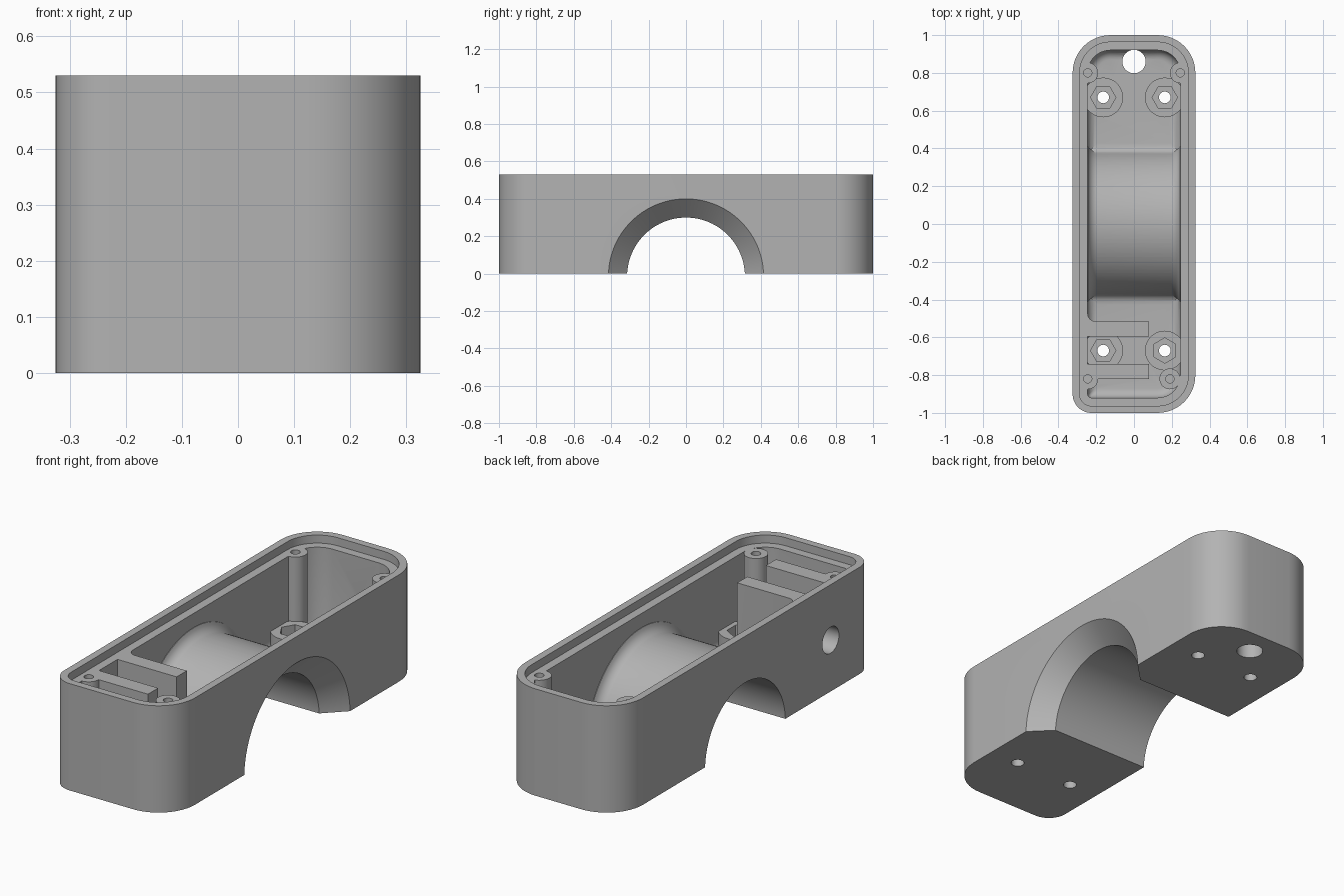
import bpy
import bmesh
from math import sin, cos, pi, sqrt, atan2

if "Cube" in bpy.data.objects:
    bpy.data.objects.remove(bpy.data.objects["Cube"], do_unlink=True)

HX, HY, HZ = 0.325, 1.0, 0.53      # outer half sizes and height
LEDGE, FLOOR, WALL = 0.49, 0.08, 0.08
AXIS_Z = -0.015                    # height of the saddle axis
SADDLE_R = 0.395


def loft(name, rings):
    """Closed solid through equal-length rings of points."""
    bm = bmesh.new()
    loops = [[bm.verts.new(p) for p in ring] for ring in rings]
    n = len(loops[0])
    for a, b in zip(loops, loops[1:]):
        for i in range(n):
            bm.faces.new((a[i], a[(i + 1) % n], b[(i + 1) % n], b[i]))
    bm.faces.new(loops[0])
    bm.faces.new(loops[-1])
    bmesh.ops.recalc_face_normals(bm, faces=bm.faces)
    mesh = bpy.data.meshes.new(name)
    bm.to_mesh(mesh)
    bm.free()
    ob = bpy.data.objects.new(name, mesh)
    bpy.context.collection.objects.link(ob)
    return ob


def arc(cx, cy, r, a0, a1, n):
    return [(cx + r * cos(a0 + (a1 - a0) * i / n), cy + r * sin(a0 + (a1 - a0) * i / n))
            for i in range(n + 1)]


def rounded(inset):
    """Rounded rectangle outline, with one tighter corner."""
    pts = []
    corners = ((1, 1, 0.2), (-1, 1, 0.2), (-1, -1, 0.1), (1, -1, 0.2))
    for k, (sx, sy, rad) in enumerate(corners):
        r = max(rad - inset, 0.012)
        pts += arc(sx * (HX - inset - r), sy * (HY - inset - r), r,
                   k * pi / 2, (k + 1) * pi / 2, 12)
    return pts


def tray(name, levels):
    return loft(name, [[(x, y, z) for x, y in rounded(inset)] for z, inset in levels])


def prism(name, pts, z0, z1):
    return loft(name, [[(x, y, z) for x, y in pts] for z in (z0, z1)])


def post(name, x, y, r, z0, z1, n=32, turn=0.0):
    return prism(name, arc(x, y, r, turn, turn + 2 * pi, n)[:-1], z0, z1)


def revolve(name, profile, y=0.0, z=AXIS_Z, n=96):
    """Solid of revolution about a line along x."""
    return loft(name, [[(x, u, v) for u, v in arc(y, z, r, 0, 2 * pi, n)[:-1]]
                       for x, r in profile])


def cut(target, tool):
    mod = target.modifiers.new("cut", "BOOLEAN")
    mod.operation = "DIFFERENCE"
    mod.solver = "EXACT"
    mod.object = tool
    bpy.context.view_layer.objects.active = target
    bpy.ops.object.modifier_apply(modifier=mod.name)
    bpy.data.objects.remove(tool, do_unlink=True)


# Inner cavity volume, with a rounded lower edge
f = 0.05
levels = [(FLOOR + f - f * cos(a), WALL + f - f * sin(a))
          for a in (i * pi / 12 for i in range(7))]
cavity = tray("cavity", levels + [(0.6, WALL)])

# Saddle: arch with fillets onto the floor, flared where it meets the side walls
f = 0.06
fy = sqrt((SADDLE_R + f) ** 2 - (FLOOR + f - AXIS_Z) ** 2)
tilt = atan2(FLOOR + f - AXIS_Z, fy)
right = arc(fy, FLOOR + f, f, -pi / 2, -pi + tilt, 6)
top = arc(0, AXIS_Z, SADDLE_R, tilt, pi - tilt, 48)[1:-1]
left = [(-y, z) for y, z in reversed(right)]
outline = [(fy, 0.0)] + right + top + left + [(-fy, 0.0)]
cut(cavity, loft("saddle", [[(x, y, z) for y, z in outline] for x in (-0.3, 0.3)]))

f = 0.055
side = HX - WALL
flare = [(side - f + f * sin(a), SADDLE_R + f - f * cos(a) - 0.001)
         for a in (i * pi / 12 for i in range(6))] + [(0.3, SADDLE_R + f)]
cut(cavity, revolve("flares", [(-x, r) for x, r in reversed(flare)] + flare))

# Screw posts for the lid
lid_posts = ((-0.245, 0.8), (0.245, 0.8), (-0.245, -0.82), (0.19, -0.82))
for x, y in lid_posts:
    cut(cavity, post("lid_post", x, y, 0.055, 0, LEDGE))

# Nut standoffs on the floor
standoffs = [(sx * 0.163, sy * 0.67) for sx in (-1, 1) for sy in (-1, 1)]
for x, y in standoffs:
    cut(cavity, post("standoff", x, y, 0.105, 0, 0.17, 40))

# Two partition walls, the first blended into the side wall
blend = arc(-side + 0.04, -0.475, 0.04, pi, 1.5 * pi, 6)
cut(cavity, prism("partition_inner", [(-0.3, -0.475)] + blend +
                  [(0.08, -0.515), (0.08, -0.595), (-0.3, -0.595)], 0, LEDGE))
cut(cavity, prism("partition_outer", [(-0.3, -0.74), (0.08, -0.74),
                                      (0.08, -0.82), (-0.3, -0.82)], 0, LEDGE))

# Housing shell with the lid recess
housing = tray("housing", [(0, 0), (HZ, 0)])
cut(housing, tray("lid_recess", [(LEDGE, 0.037), (0.6, 0.037)]))
cut(housing, cavity)

# Arched opening, chamfered on one side only
cut(housing, revolve("arch", [(-0.4, 0.315), (0.225, 0.315), (0.425, 0.515)]))

# Screw holes, nut pockets, cable holes
for x, y in lid_posts:
    cut(housing, post("lid_screw_hole", x, y, 0.022, 0.2, 0.6, 20))
for x, y in standoffs:
    cut(housing, post("bolt_hole", x, y, 0.031, -0.1, 0.3, 24))
    turn = pi / 6 if x > 0 and y < 0 else 0
    cut(housing, post("nut_pocket", x, y, 0.067, 0.1, 0.3, 6, turn))
cut(housing, post("floor_cable_hole", 0, 0.86, 0.062, -0.1, 0.3, 40))
cut(housing, revolve("side_cable_hole", [(-0.4, 0.065), (-0.2, 0.065)], -0.67, 0.255, 40))

# Plain grey plastic
grey = bpy.data.materials.new("grey plastic")
grey.use_nodes = True
colour = (0.45, 0.45, 0.45, 1.0)
grey.diffuse_color = colour
grey.node_tree.nodes["Principled BSDF"].inputs["Base Color"].default_value = colour
housing.data.materials.clear()
housing.data.materials.append(grey)
for poly in housing.data.polygons:
    poly.material_index = 0

bpy.ops.object.select_all(action="DESELECT")
housing.select_set(True)
bpy.context.view_layer.objects.active = housing
bpy.ops.object.shade_smooth_by_angle(angle=pi / 6)
